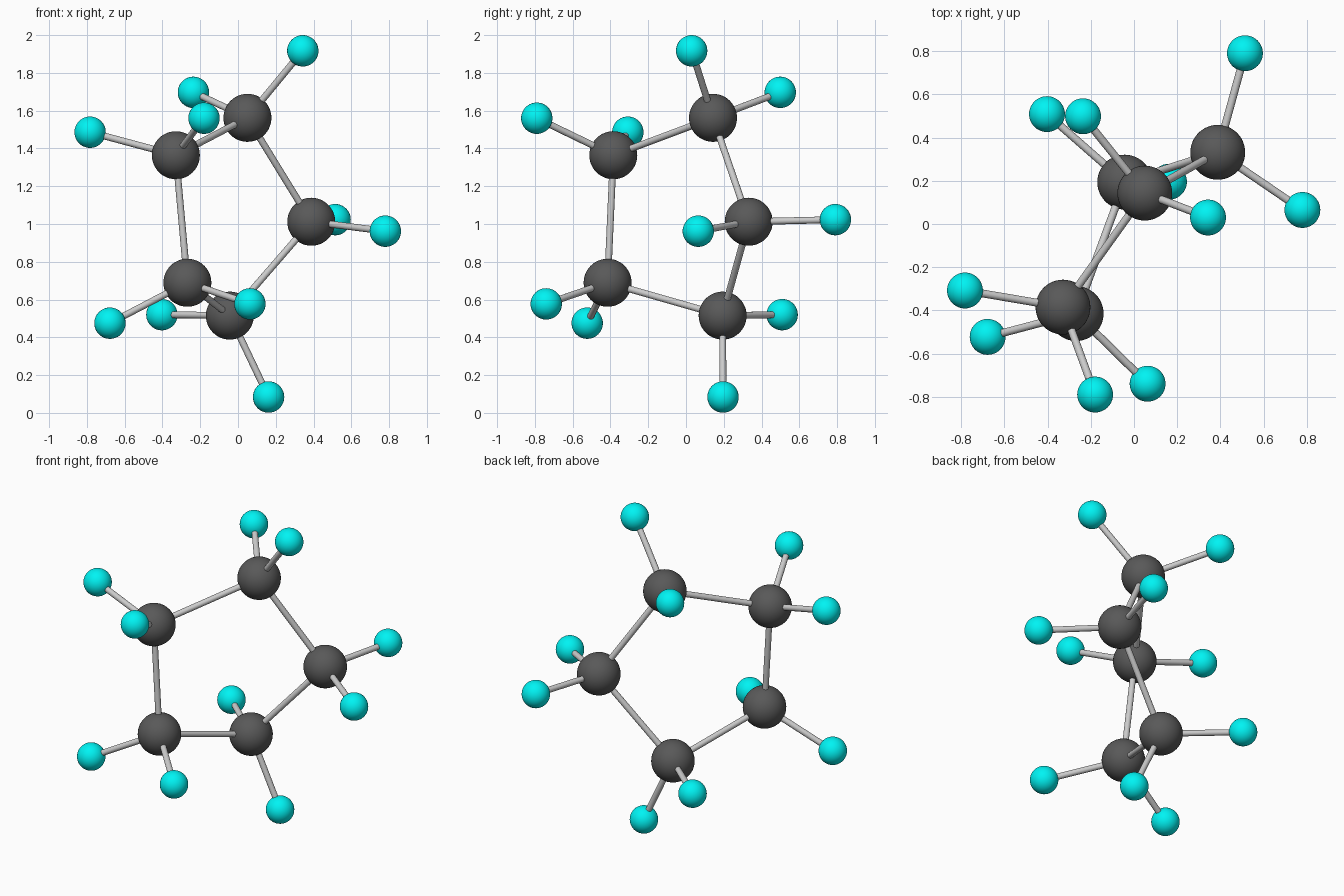
import bpy
from mathutils import Vector

if "Cube" in bpy.data.objects:
    bpy.data.objects.remove(bpy.data.objects["Cube"])

BIG_R, SMALL_R, ROD_R = 0.127, 0.083, 0.018

# Ring atoms in order, each with its two outer atoms
ATOMS = [
    ((0.05, 0.143, 1.562), [(0.343, 0.03, 1.917), (-0.236, 0.499, 1.697)]),
    ((-0.329, -0.385, 1.364), [(-0.783, -0.308, 1.486), (-0.18, -0.79, 1.56)]),
    ((-0.268, -0.415, 0.689), [(-0.678, -0.523, 0.475), (0.063, -0.74, 0.577)]),
    ((-0.043, 0.194, 0.515), [(-0.403, 0.509, 0.52), (0.162, 0.196, 0.084)]),
    ((0.388, 0.332, 1.012), [(0.514, 0.791, 1.023), (0.78, 0.065, 0.962)]),
]


def material(name, color):
    mat = bpy.data.materials.new(name)
    mat.diffuse_color = color
    mat.use_nodes = True
    mat.node_tree.nodes["Principled BSDF"].inputs["Base Color"].default_value = mat.diffuse_color
    return mat


dark = material("dark_grey", (0.1, 0.1, 0.1, 1))
cyan = material("cyan", (0.0, 0.9, 0.9, 1))


def ball(name, pos, radius, mat):
    bpy.ops.mesh.primitive_uv_sphere_add(segments=48, ring_count=24, radius=radius, location=pos)
    ob = bpy.context.object
    ob.name = name
    ob.data.materials.append(mat)
    bpy.ops.object.shade_smooth()


def rod(name, a, b):
    a, b = Vector(a), Vector(b)
    bpy.ops.mesh.primitive_cylinder_add(vertices=24, radius=ROD_R, depth=(b - a).length,
                                        location=(a + b) / 2)
    ob = bpy.context.object
    ob.name = name
    ob.rotation_euler = (b - a).to_track_quat('Z', 'Y').to_euler()
    bpy.ops.object.shade_smooth_by_angle()


for i, (pos, outer) in enumerate(ATOMS):
    # Ring atom and the bond to the next one
    ball(f"ring_atom_{i + 1}", pos, BIG_R, dark)
    rod(f"ring_bond_{i + 1}", pos, ATOMS[(i + 1) % len(ATOMS)][0])
    # Outer atoms and their bonds
    for j, tip in enumerate(outer):
        ball(f"outer_atom_{i + 1}_{j + 1}", tip, SMALL_R, cyan)
        rod(f"outer_bond_{i + 1}_{j + 1}", pos, tip)
